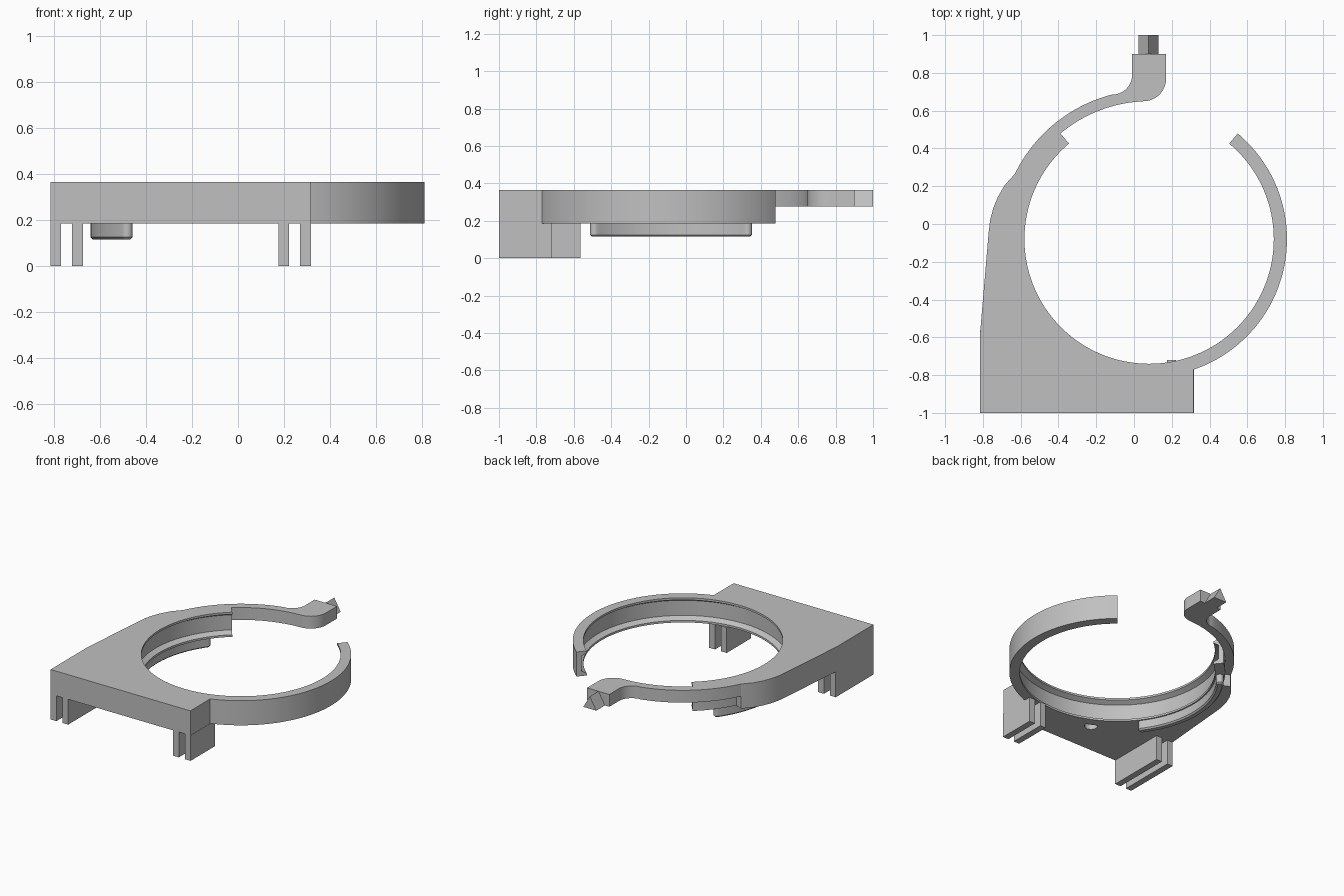
import bpy, bmesh
from math import sin, cos, radians
from mathutils import Vector

cube = bpy.data.objects.get("Cube")
if cube:
    bpy.data.objects.remove(cube, do_unlink=True)

CENTRE = (0.08, -0.08)
R_IN, R_OUT, R_ARM = 0.66, 0.73, 0.79
BASE, ARM_BASE, TOP = 0.185, 0.275, 0.365

grey = bpy.data.materials.new("plain_grey")
grey.use_nodes = True
colour = (0.53, 0.53, 0.53, 1)
grey.diffuse_color = colour
grey.node_tree.nodes["Principled BSDF"].inputs["Base Color"].default_value = colour


def finish(name, bm, smooth=True):
    bmesh.ops.recalc_face_normals(bm, faces=bm.faces[:])
    mesh = bpy.data.meshes.new(name)
    bm.to_mesh(mesh)
    bm.free()
    obj = bpy.data.objects.new(name, mesh)
    bpy.context.collection.objects.link(obj)
    mesh.materials.append(grey)
    if smooth:
        bpy.ops.object.select_all(action='DESELECT')
        obj.select_set(True)
        bpy.context.view_layer.objects.active = obj
        bpy.ops.object.shade_smooth_by_angle(angle=radians(25))
    return obj


def arc(radius, start, end, centre=CENTRE, step=2):
    n = max(2, round(abs(end - start) / step))
    angles = [radians(start + (end - start) * i / n) for i in range(n + 1)]
    return [(centre[0] + radius * cos(a), centre[1] + radius * sin(a)) for a in angles]


def prism(points, z0, z1):
    bm = bmesh.new()
    face = bm.faces.new([bm.verts.new((x, y, z0)) for x, y in points])
    new = bmesh.ops.extrude_face_region(bm, geom=[face])["geom"]
    top = [v for v in new if isinstance(v, bmesh.types.BMVert)]
    bmesh.ops.translate(bm, verts=top, vec=(0, 0, z1 - z0))
    return bm


# Open clamp ring: channel section with a groove on the inside, swept round
profile = [(R_IN, BASE), (R_OUT, BASE), (R_OUT, TOP), (R_IN, TOP),
           (R_IN, TOP - 0.015), (0.695, TOP - 0.035),
           (0.695, BASE + 0.035), (R_IN, BASE + 0.015)]
bm = bmesh.new()
rows = [[bm.verts.new((x, y, z)) for x, y in arc(r, 130, 410)] for r, z in profile]
for a, b in zip(rows, rows[1:] + rows[:1]):
    for i in range(len(a) - 1):
        bm.faces.new((a[i], a[i + 1], b[i + 1], b[i]))
bm.faces.new([row[0] for row in rows])
bm.faces.new([row[-1] for row in rows])
finish("clamp_ring", bm)

# Mounting plate wrapped round the ring
outline = arc(R_OUT, 154, 288) + [
    (0.315, -0.77), (0.315, -1), (-0.815, -1), (-0.815, -0.58), (-0.77, -0.05),
    (-0.762, 0.02), (-0.745, 0.085), (-0.72, 0.145), (-0.685, 0.205)]
outline += arc(R_ARM, 154, 154)[:1]
plate = finish("mounting_plate", prism(outline, BASE, TOP))

# Blind screw hole in the underside of the plate
hole = finish("screw_hole_cutter", prism(arc(0.045, 0, 350, (-0.25, -0.75), 10), 0.1, 0.29), False)
hole.hide_render = True
hole.hide_viewport = True
cut = plate.modifiers.new("screw_hole", 'BOOLEAN')
cut.operation = 'DIFFERENCE'
cut.solver = 'EXACT'
cut.object = hole

# Slim arm sweeping away from the ring to a squared tab
arm = arc(R_OUT, 154, 94)
arm += arc(0.12, -90, 0, (0.05, 0.77), 6)
arm += [(0.17, 0.9), (-0.01, 0.9)]
arm += arc(0.105, 0, -80, (-0.115, 0.79), 6)
arm += arc(R_ARM, 104, 154)
finish("arm", prism(arm, ARM_BASE, TOP))

# Triangular pointer on the end of the tab
bm = bmesh.new()
ends = [[bm.verts.new((x, y, z)) for x, z in
         ((0.025, ARM_BASE), (0.13, ARM_BASE), (0.078, TOP))] for y in (0.9, 1.0)]
for end in ends:
    bm.faces.new(end)
for i in range(3):
    j = (i + 1) % 3
    bm.faces.new((ends[0][i], ends[0][j], ends[1][j], ends[1][i]))
finish("pointer", bm, False)

# Curved rib under the plate with rounded ends and a softened lower edge
mid = 0.695


def rib_end(angle, start):
    spot = arc(mid, angle, angle)[0]
    return arc(0.025, start, start + 180, spot, 20)[1:-1]


rib = arc(0.72, 144, 216) + rib_end(216, 216) + arc(0.67, 216, 144) + rib_end(144, 324)
bm = prism(rib, 0.115, BASE)
low = [e for e in bm.edges if all(v.co.z < 0.12 for v in e.verts)]
bmesh.ops.bevel(bm, geom=low, offset=0.01, segments=1, affect='EDGES')
finish("curved_rib", bm)

# Pairs of flat legs forming slots, longer on the right side
for side, edge, back in (("right", -0.815, -0.565), ("left", 0.175, -0.72)):
    for label, x in (("outer" if side == "right" else "inner", edge),
                     ("inner" if side == "right" else "outer", edge + 0.095)):
        w = 0.047
        finish(f"{side}_{label}_leg",
               prism([(x, -1), (x + w, -1), (x + w, back), (x, back)], 0, BASE), False)
